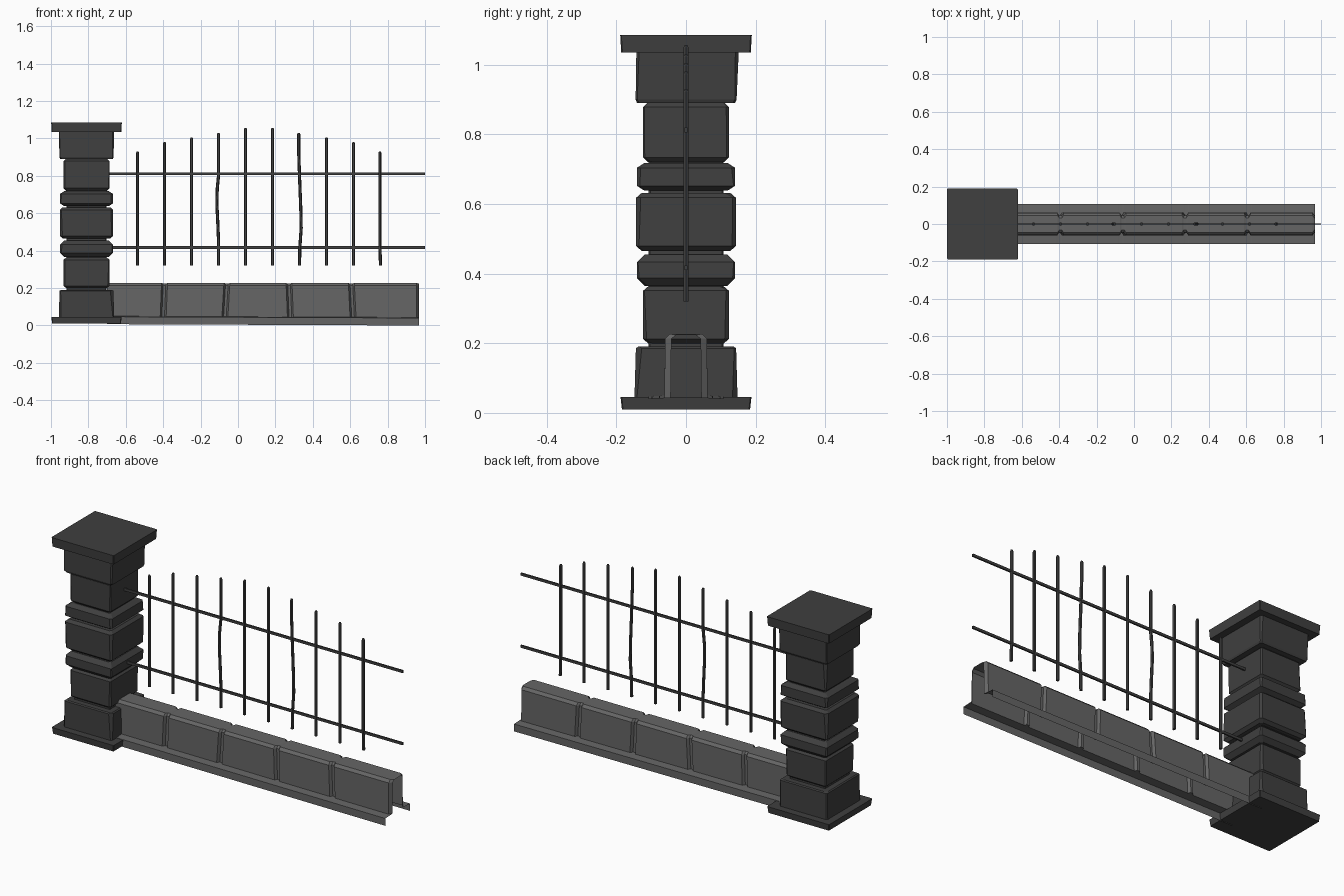
import bpy
import bmesh
import math
import random

random.seed(4)
cube = bpy.data.objects.get("Cube")
if cube:
    bpy.data.objects.remove(cube, do_unlink=True)


def material(name, value):
    mat = bpy.data.materials.new(name)
    mat.use_nodes = True
    colour = (value, value, value, 1)
    mat.diffuse_color = colour
    mat.node_tree.nodes["Principled BSDF"].inputs["Base Color"].default_value = colour
    return mat


dark_stone = material("dark stone", 0.05)
grey_stone = material("grey stone", 0.13)
iron = material("dark iron", 0.05)


def loft(name, rings, mat, closed=True):
    """Skin a row of point rings; closed rings also get end caps."""
    bm = bmesh.new()
    rows = [[bm.verts.new(p) for p in ring] for ring in rings]
    count = len(rows[0])
    for a, b in zip(rows, rows[1:]):
        for i in range(count if closed else count - 1):
            j = (i + 1) % count
            bm.faces.new((a[i], a[j], b[j], b[i]))
    if closed:
        bm.faces.new(rows[0][::-1])
        bm.faces.new(rows[-1])
    bmesh.ops.recalc_face_normals(bm, faces=bm.faces)
    mesh = bpy.data.meshes.new(name)
    bm.to_mesh(mesh)
    bm.free()
    mesh.materials.append(mat)
    obj = bpy.data.objects.new(name, mesh)
    bpy.context.collection.objects.link(obj)
    return obj


# Pillar: stacked rough blocks with clipped corners
PILLAR_X = -0.81


def square_ring(z, half, cuts, shift=0):
    ring = []
    for (sx, sy), c in zip(((1, 1), (-1, 1), (-1, -1), (1, -1)), cuts):
        pair = [(sx * half, sy * (half - c)), (sx * (half - c), sy * half)]
        if sx * sy < 0:
            pair.reverse()
        ring += [(PILLAR_X + x, y + shift, z) for x, y in pair]
    return ring


def block(name, profile, chip, lean=0.0):
    rings = []
    for z, half in profile:
        cuts = [random.uniform(0.003, 0.003 + chip) for _ in range(4)]
        rings.append(square_ring(z, half, cuts, lean * (z - profile[0][0])))
    loft(name, rings, dark_stone)


def chamfered(z0, z1, half, edge, inset):
    return [(z0, half - inset), (z0 + edge, half), (z1 - edge, half), (z1, half - inset)]


block("pillar_base_plate", [(0.01, 0.184), (0.045, 0.188)], 0.001)
block("pillar_foot_block", [(0.045, 0.148), (0.185, 0.144), (0.19, 0.138)], 0.015)
block("pillar_lower_block", chamfered(0.2, 0.363, 0.123, 0.012, 0.014), 0.01)
block("pillar_lower_band", chamfered(0.365, 0.455, 0.141, 0.022, 0.022), 0.008)
block("pillar_middle_block", chamfered(0.465, 0.632, 0.143, 0.014, 0.016), 0.018)
block("pillar_upper_band", chamfered(0.638, 0.718, 0.141, 0.014, 0.022), 0.008)
block("pillar_upper_block", chamfered(0.72, 0.892, 0.123, 0.014, 0.014), 0.012)
block("pillar_head_block", [(0.89, 0.141), (0.9, 0.145), (1.035, 0.147)], 0.01, 0.03)
block("pillar_cap", [(1.035, 0.186), (1.085, 0.189)], 0.001)
block("pillar_core", [(0.15, 0.108), (0.92, 0.108)], 0.005)

# Low wall: open-bottomed shell with ledges, notched at each block joint
WALL_START, WALL_END = -0.7, 0.967


def wall_ring(x, inset, slant=0.0):
    drop = 0.007 * (x - WALL_START) / (WALL_END - WALL_START)
    half = [(0.107, 0.007 - drop), (0.107, 0.047 - drop),
            (0.062 - inset, 0.05 - drop), (0.06 - inset, 0.213),
            (0.046 - inset, 0.227 - inset * 0.2)]
    shape = [(-y, z) for y, z in half] + half[::-1]
    return [(x + (slant * (z - 0.13) if z > 0.1 else 0), y, z) for y, z in shape]


stations = [wall_ring(WALL_START, 0)]
for seam, slant in ((-0.4, 0.08), (-0.07, 0.12), (0.28, -0.08), (0.615, -0.1)):
    for offset, inset in ((-0.016, 0), (-0.007, 0.014), (0.007, 0.014), (0.016, 0)):
        stations.append(wall_ring(seam + offset, inset, slant))
stations += [wall_ring(WALL_END - 0.012, 0), wall_ring(WALL_END, 0.018)]
loft("low_wall", stations, grey_stone, closed=False)


# Iron fence: two flat rails and ten upright bars
def rail(name, z):
    corners = ((-1, -1), (1, -1), (1, 1), (-1, 1))
    loft(name, [[(x, 0.004 * a, z + 0.007 * b) for a, b in corners]
                for x in (-0.71, 1.0)], iron)


rail("lower_rail", 0.417)
rail("upper_rail", 0.812)


def bar(name, path, radius=0.0085):
    rings = []
    for x, z, scale in path:
        rings.append([(x + radius * scale * math.cos(k * math.pi / 3),
                       radius * scale * math.sin(k * math.pi / 3), z)
                      for k in range(6)])
    loft(name, rings, iron)


heights = (0.93, 0.98, 1.005, 1.03, 1.057)
tops = heights + heights[::-1]
bends = {3: ((0.45, 0.0), (0.55, -0.004), (0.65, -0.009), (0.73, -0.007), (0.8, 0.0)),
         6: ((0.42, 0.002), (0.52, 0.009), (0.62, 0.007), (0.8, 0.0), (0.92, -0.004)),
         9: ((0.36, -0.001), (0.42, -0.003), (0.8, -0.003))}
for i, top in enumerate(tops):
    x = -0.537 + i * 0.1443
    middle = [(x + dx, z, 1) for z, dx in bends.get(i, ((0.5, 0), (0.7, 0)))]
    end_x = middle[-1][0]
    path = [(x, 0.32, 1)] + middle + [(end_x, top - 0.008, 1), (end_x, top, 0.6)]
    bar("fence_bar_%d" % (i + 1), path)
